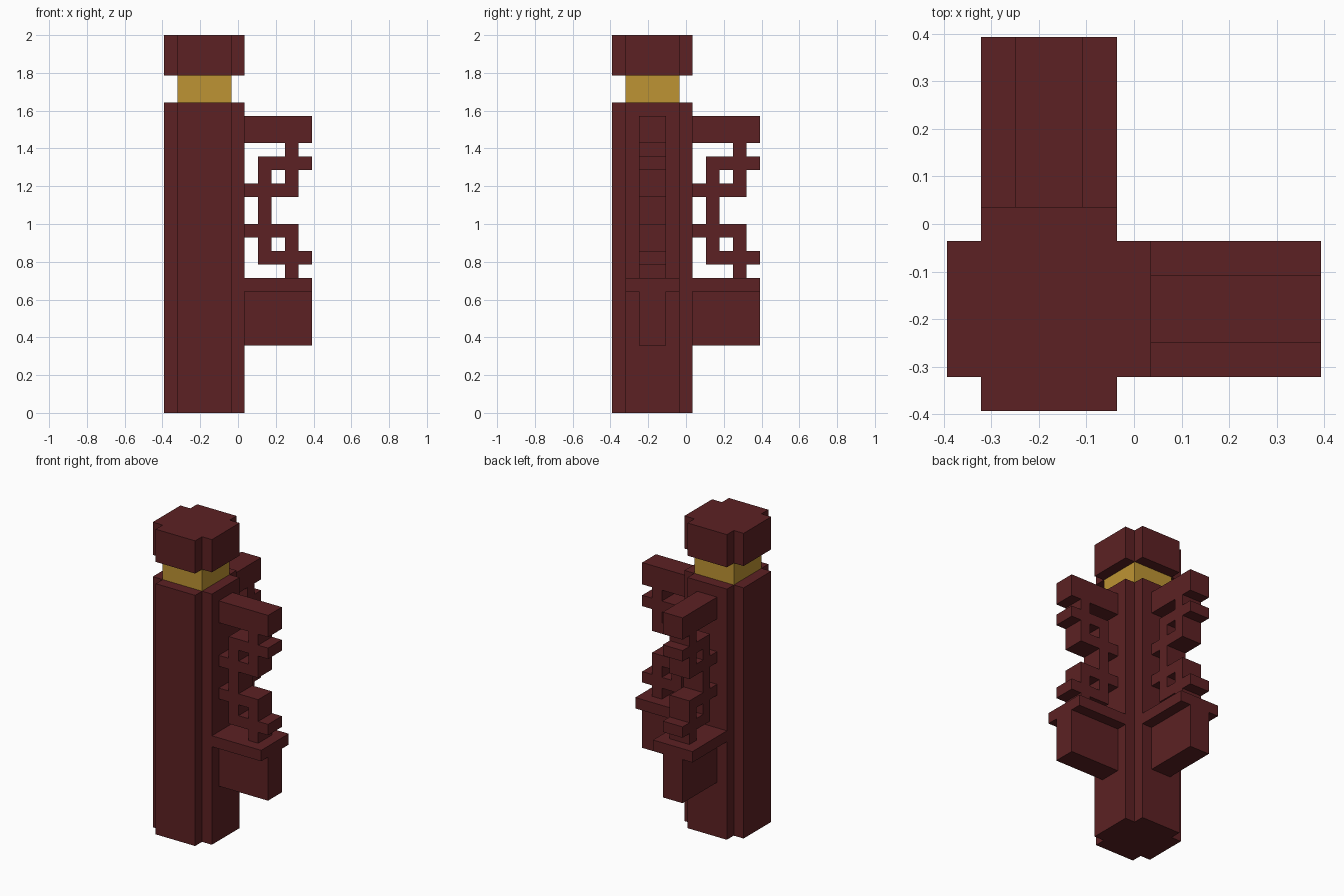
import bpy
import bmesh
from mathutils import Vector

cube = bpy.data.objects.get("Cube")
if cube:
    bpy.data.objects.remove(cube, do_unlink=True)

U = 1 / 14        # size of one block unit
AXIS = -2.5       # post centre in x and y, in units


def material(name, rgb):
    mat = bpy.data.materials.new(name)
    mat.use_nodes = True
    mat.diffuse_color = (*rgb, 1)
    bsdf = mat.node_tree.nodes["Principled BSDF"]
    bsdf.inputs["Base Color"].default_value = (*rgb, 1)
    bsdf.inputs["Roughness"].default_value = 0.8
    return mat


lacquer = material("dark red lacquer", (0.107, 0.0152, 0.0168))
gold = material("gold", (0.515, 0.296, 0.033))


def extrude_faces(name, polygons, offset, mat, swap=False):
    """Extrude flat polygons (in units) into one solid; swap trades x and y."""
    bm = bmesh.new()
    for poly in polygons:
        bm.faces.new([bm.verts.new(Vector(p) * U) for p in poly])
    bmesh.ops.remove_doubles(bm, verts=bm.verts[:], dist=U / 100)
    new = bmesh.ops.extrude_face_region(bm, geom=bm.faces[:], use_keep_orig=True)
    moved = [g for g in new["geom"] if isinstance(g, bmesh.types.BMVert)]
    bmesh.ops.translate(bm, verts=moved, vec=Vector(offset) * U)
    if swap:
        for v in bm.verts:
            v.co.x, v.co.y = v.co.y, v.co.x
    bmesh.ops.recalc_face_normals(bm, faces=bm.faces[:])
    mesh = bpy.data.meshes.new(name)
    bm.to_mesh(mesh)
    bm.free()
    mesh.materials.append(mat)
    obj = bpy.data.objects.new(name, mesh)
    bpy.context.collection.objects.link(obj)
    return obj


def notched_square(z):
    """Square outline with a one unit notch in each corner."""
    pts = []
    for sx, sy in ((1, 1), (-1, 1), (-1, -1), (1, -1)):
        corner = [(3, 2), (2, 2), (2, 3)]
        if sx * sy < 0:
            corner.reverse()
        pts += [(AXIS + sx * x, AXIS + sy * y, z) for x, y in corner]
    return pts


def rectangle(x0, x1, half, z):
    return [(x0, AXIS - half, z), (x1, AXIS - half, z),
            (x1, AXIS + half, z), (x0, AXIS + half, z)]


# Post, collar and cap
extrude_faces("post", [notched_square(0)], (0, 0, 23), lacquer)
extrude_faces("collar", [rectangle(AXIS - 2, AXIS + 2, 2, 23)], (0, 0, 2), gold)
extrude_faces("cap", [notched_square(25)], (0, 0, 3), lacquer)

# Fretwork pattern, top row first, post side on the left
FRET = """
#####
#####
...#.
.####
.#.#.
####.
.#...
.#...
####.
.#.#.
.####
...#.
""".split()
INNER, OUTER, TOP = 0.5, 5.5, 22

cells = []
for row, line in enumerate(FRET):
    for col, mark in enumerate(line):
        if mark == "#":
            x, z, y = INNER + col, TOP - row, AXIS - 1
            cells.append([(x, y, z - 1), (x + 1, y, z - 1), (x + 1, y, z), (x, y, z)])

# One bracket on the left side and one on the back
for side, swap in (("left", False), ("back", True)):
    extrude_faces(side + "_fretwork", cells, (0, 2, 0), lacquer, swap)
    extrude_faces(side + "_shelf", [rectangle(INNER, OUTER, 2, 9)],
                  (0, 0, 1), lacquer, swap)
    extrude_faces(side + "_support_block", [rectangle(INNER, OUTER, 1, 5)],
                  (0, 0, 4), lacquer, swap)
